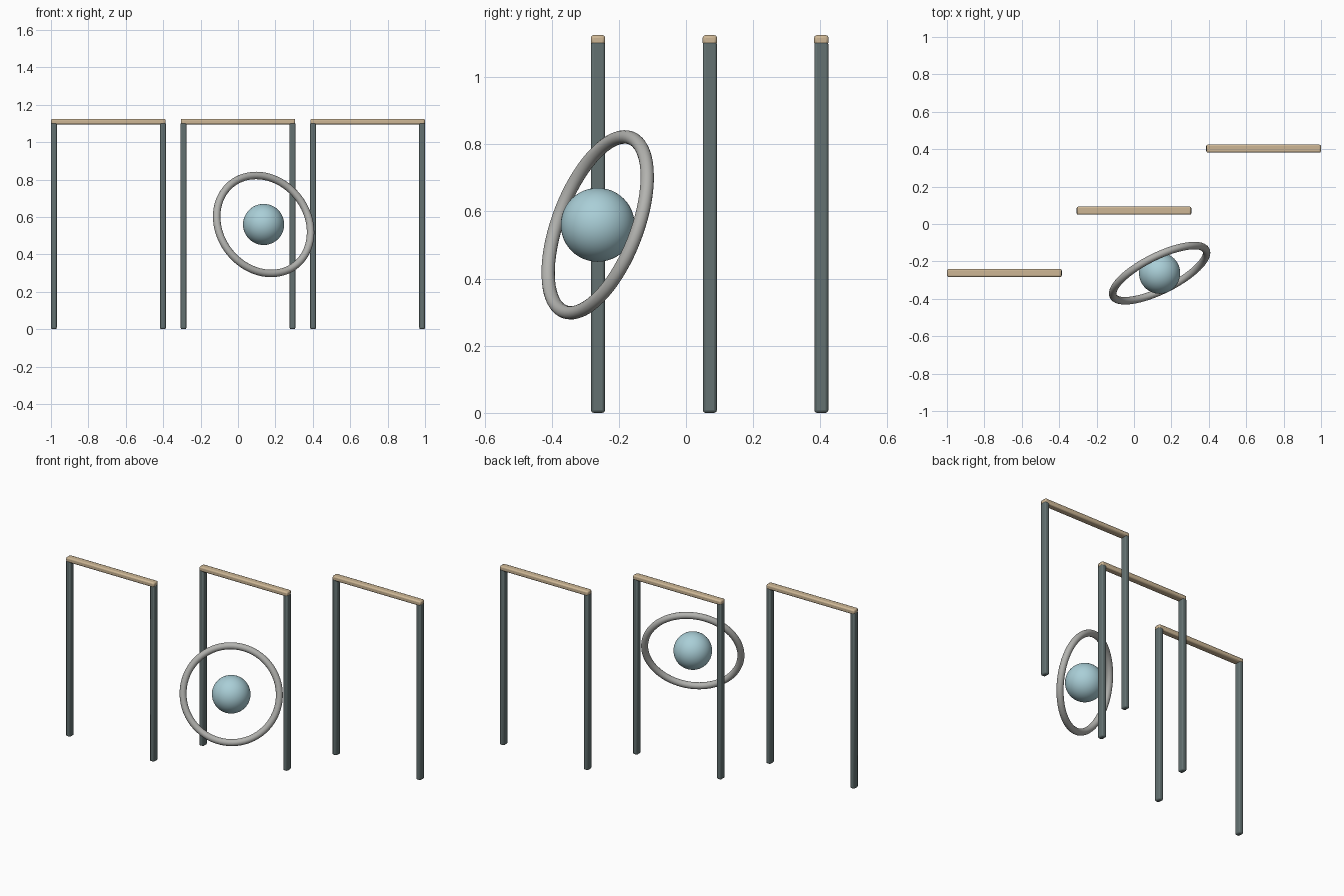
import bpy
from mathutils import Vector

if "Cube" in bpy.data.objects:
    bpy.data.objects.remove(bpy.data.objects["Cube"])


def material(name, rgb):
    m = bpy.data.materials.new(name)
    m.diffuse_color = (*rgb, 1)
    m.use_nodes = True
    m.node_tree.nodes["Principled BSDF"].inputs["Base Color"].default_value = m.diffuse_color
    return m


SLATE = material("slate_grey", (0.125, 0.165, 0.165))
TAN = material("tan_wood", (0.61, 0.47, 0.30))
SILVER = material("silver_grey", (0.45, 0.45, 0.43))
BLUE = material("pale_blue", (0.40, 0.62, 0.68))


def finish(name, mat):
    ob = bpy.context.object
    ob.name = name
    ob.data.materials.append(mat)
    return ob


def rounded_box(name, centre, size, mat, bevel=0.008):
    bpy.ops.mesh.primitive_cube_add(size=1, location=centre)
    ob = finish(name, mat)
    ob.scale = size
    bpy.ops.object.transform_apply(location=False, rotation=False, scale=True)
    mod = ob.modifiers.new("rounded_edges", 'BEVEL')
    mod.width = bevel
    mod.segments = 2
    bpy.ops.object.shade_smooth_by_angle()


# three staggered gate frames: two posts and a lintel each
for label, x, y in (("left", -0.693, -0.262), ("middle", 0, 0.071), ("right", 0.693, 0.403)):
    for side, s in (("left", -1), ("right", 1)):
        rounded_box(f"{label}_gate_{side}_post", (x + s * 0.2915, y, 0.553),
                    (0.031, 0.042, 1.106), SLATE)
    rounded_box(f"{label}_gate_lintel", (x, y, 1.11), (0.612, 0.043, 0.03), TAN)

# ball and tilted ring floating around it
CENTRE = (0.137, -0.263, 0.56)
bpy.ops.mesh.primitive_uv_sphere_add(segments=48, ring_count=24, radius=0.11, location=CENTRE)
finish("ball", BLUE)
bpy.ops.object.shade_smooth()

axis = Vector((0.423, -0.848, 0.326))
bpy.ops.mesh.primitive_torus_add(major_segments=72, minor_segments=16, major_radius=0.277,
                                 minor_radius=0.02, location=CENTRE,
                                 rotation=axis.to_track_quat('Z', 'Y').to_euler())
finish("ring", SILVER)
bpy.ops.object.shade_smooth()
